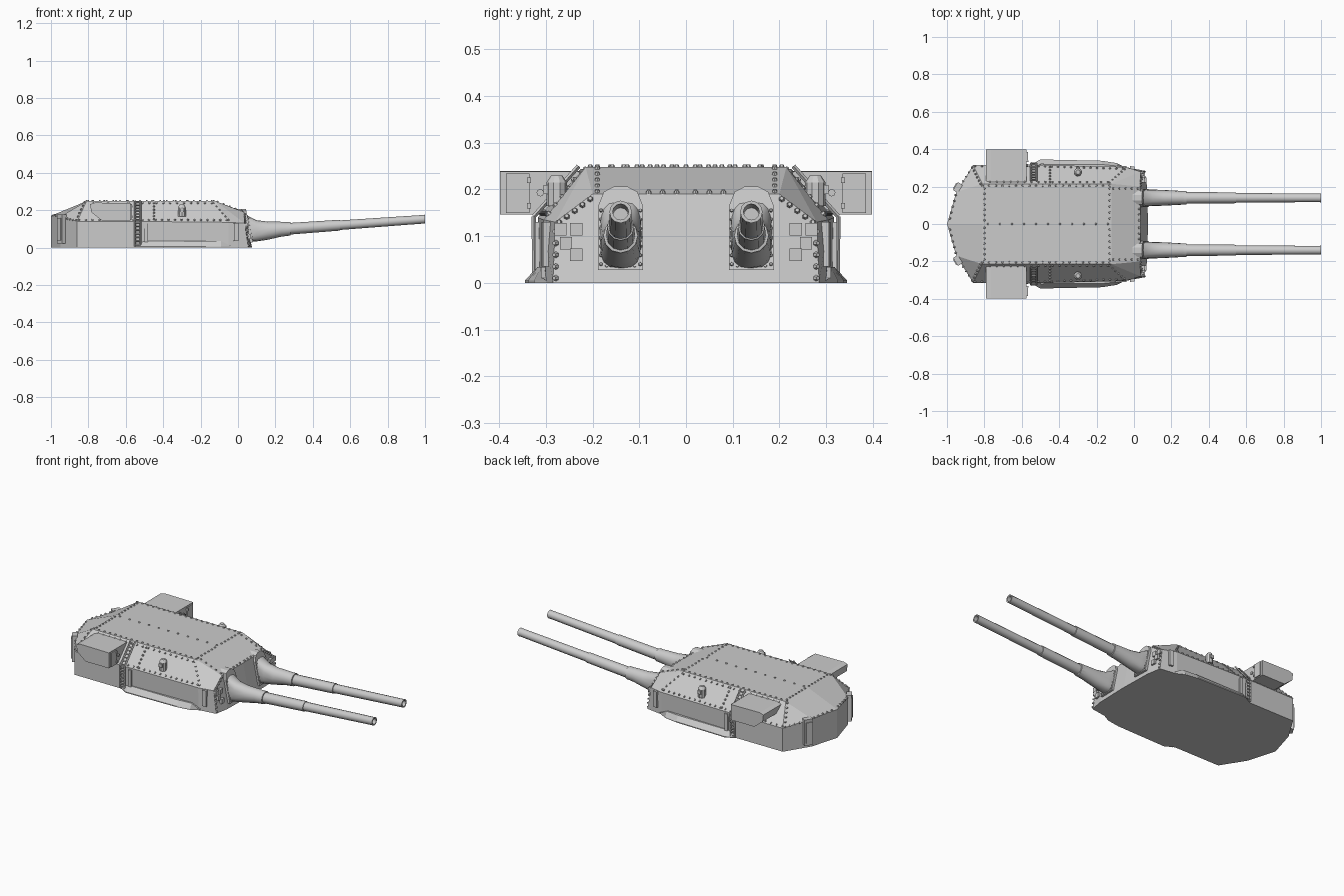
import bpy, bmesh, math
from mathutils import Vector, Matrix

if "Cube" in bpy.data.objects:
    bpy.data.objects.remove(bpy.data.objects["Cube"])


def finish(name, bm, mirror=True, smooth=False):
    bmesh.ops.remove_doubles(bm, verts=bm.verts, dist=1e-5)
    bmesh.ops.recalc_face_normals(bm, faces=bm.faces)
    me = bpy.data.meshes.new(name)
    bm.to_mesh(me)
    bm.free()
    ob = bpy.data.objects.new(name, me)
    bpy.context.collection.objects.link(ob)
    if smooth:
        bpy.ops.object.select_all(action='DESELECT')
        ob.select_set(True)
        bpy.context.view_layer.objects.active = ob
        bpy.ops.object.shade_smooth_by_angle(angle=math.radians(35))
    if mirror:
        mod = ob.modifiers.new("Mirror", 'MIRROR')
        mod.use_axis = (False, True, False)
    return ob


def loft(bm, rings, closed=True, caps=True):
    vs = [[bm.verts.new(p) for p in r] for r in rings]
    n = len(vs[0])
    for a, b in zip(vs, vs[1:]):
        for i in range(n if closed else n - 1):
            j = (i + 1) % n
            bm.faces.new((a[i], a[j], b[j], b[i]))
    if caps:
        bm.faces.new(vs[0])
        bm.faces.new(vs[-1])


def cyl(bm, a, b, r1, r2=None, n=6):
    a, b = Vector(a), Vector(b)
    d = b - a
    m = Matrix.Translation((a + b) / 2) @ d.to_track_quat('Z', 'Y').to_matrix().to_4x4()
    bmesh.ops.create_cone(bm, cap_ends=True, segments=n, radius1=r1,
                          radius2=r1 if r2 is None else r2, depth=d.length, matrix=m)


def box(bm, c, size, rot=0.0):
    m = Matrix.Translation(c) @ Matrix.Rotation(rot, 4, 'Z') @ Matrix.Diagonal((*size, 1))
    bmesh.ops.create_cube(bm, size=1, matrix=m)


# Armoured gunhouse: half outline at floor, knuckle and roof, mirrored
floor = [(.075, 0, 0), (.07, .2, 0), (.055, .285, 0), (-.05, .3, 0),
         (-.55, .315, 0), (-.86, .315, 0), (-.95, .17, 0), (-1, 0, 0)]
knuckle = [(.035, 0, .19), (.032, .2, .19), (.035, .28, .13), (-.05, .305, .135),
           (-.55, .317, .14), (-.86, .315, .14), (-.95, .17, .165), (-1, 0, .17)]
fr, rr = (-.12, .215, .248), (-.81, .215, .248)
roof = [(-.12, 0, .248), fr, fr, fr, (-.55, .215, .248), rr, rr, (-.81, 0, .248)]
bm = bmesh.new()
loft(bm, [floor, knuckle], closed=False, caps=False)
loft(bm, [knuckle, roof], closed=False, caps=False)
bm.faces.new([bm.verts.new(p) for p in floor])
bm.faces.new([bm.verts.new(p) for p in (roof[0], fr, roof[4], rr, roof[7])])
finish("gunhouse", bm)

# Sloped skirt along the foot of each side
plan = [(-.56, .312), (-.5, .345), (-.17, .338), (-.09, .325), (-.04, .298)]
bm = bmesh.new()
loft(bm, [[(x, .27, 0), (x, y, 0), (x, y, .005), (x, .31 + .008 * (y > .33), .034 if y > .315 else .01),
           (x, .27, .034 if y > .315 else .01)] for x, y in plan])
finish("side_skirt", bm)

# Gun port frame: rounded top plate hugging the sloping front
outline = [(-.048, .028), (.048, .028), (.048, .165), (.036, .195), (.015, .206),
           (-.015, .206), (-.036, .195), (-.048, .165)]
bm = bmesh.new()
loft(bm, [[(.084 - .2 * z + dx, .14 + y, z) for y, z in outline] for dx in (-.07, 0)])
finish("gun_port_frame", bm)

# Canvas blast bag: lofted from squarish opening to round barrel
bm = bmesh.new()
rings = []
for x, w, lo, hi, e in [(.03, .04, .034, .188, .5), (.06, .045, .03, .165, .6), (.1, .044, .033, .146, .8),
                        (.16, .042, .042, .139, 1), (.23, .038, .058, .138, 1), (.275, .036, .064, .136, 1)]:
    ring = []
    for k in range(16):
        c, s = math.cos(k * math.pi / 8), math.sin(k * math.pi / 8)
        ring.append((x, .14 + w * math.copysign(abs(c) ** e, c),
                     (lo + hi) / 2 + (hi - lo) / 2 * math.copysign(abs(s) ** e, s)))
    rings.append(ring)
loft(bm, rings)
finish("blast_bag", bm, smooth=True)

# Stepped barrel, slightly elevated, with hollow muzzle
bm = bmesh.new()
profile = [(.1, .036), (.28, .037), (.281, .031), (.545, .029), (.546, .0255), (.985, .023),
           (1, .024), (1, .017), (.9, .016)]
loft(bm, [[(x, .14 + r * math.cos(k * math.pi / 6), .081 + .071 * x + r * math.sin(k * math.pi / 6))
           for k in range(12)] for x, r in profile])
finish("gun_barrel", bm, smooth=True)

# Rangefinder housing with end hatch and lens
side = [(-.79, .232), (-.765, .24), (-.575, .238), (-.575, .146), (-.73, .146), (-.785, .19)]
bm = bmesh.new()
loft(bm, [[(x, y, z) for x, z in side] for y in (.225, .398)])
finish("rangefinder_box", bm)
bm = bmesh.new()
box(bm, (-.573, .36, .192), (.01, .05, .084))
cyl(bm, (-.58, .312, .193), (-.566, .312, .193), .008, n=8)
for z in (.165, .22):
    box(bm, (-.57, .336, z), (.014, .008, .012))
finish("rangefinder_hatch", bm)

# Ladder following the side wall and the sloping upper plate
bm = bmesh.new()
path = [Vector((0, .324, .005)), Vector((0, .326, .142)), Vector((0, .23, .25))]
for a, b in zip(path, path[1:]):
    for x in (-.55, -.522):
        cyl(bm, a + Vector((x, 0, 0)), b + Vector((x, 0, 0)), .005, n=4)
    for i in range(7):
        p = a.lerp(b, (i + .5) / 7)
        cyl(bm, p + Vector((-.55, 0, 0)), p + Vector((-.522, 0, 0)), .004, n=4)
finish("ladder", bm)

# Periscope sight on the sloping side plate
bm = bmesh.new()
cyl(bm, (-.3, .277, .165), (-.3, .277, .215), .022, n=10)
cyl(bm, (-.3, .277, .215), (-.3, .277, .23), .022, .012, n=10)
box(bm, (-.3, .298, .2), (.022, .014, .02))
finish("periscope", bm)

# Rear lockers on the angled back wall
bm = bmesh.new()
ang = math.atan2(.145, .09)
box(bm, (-.942, .195, .098), (.05, .03, .155), ang)
box(bm, (-.953, .202, .098), (.035, .014, .12), ang)
finish("rear_locker", bm)

# Small lugs on the front plate, and edge straps at the front corners
bm = bmesh.new()
for y, z in [(.235, .115), (.269, .115), (.257, .085), (.235, .06)]:
    box(bm, (.066 - .17 * z - .12 * max(0, y - .2), y, z), (.03, .026, .027))
finish("front_lug", bm)
bm = bmesh.new()
box(bm, (-.01, .298, .083), (.025, .02, .095), -.15)
box(bm, (-.49, .317, .08), (.02, .012, .1))
finish("side_strap", bm)

# Rivet rows along the plate seams
def rivets(bm, a, b, n, normal, r=.007):
    a, b, nrm = Vector(a), Vector(b), Vector(normal).normalized()
    for i in range(n):
        p = a.lerp(b, i / (n - 1))
        cyl(bm, p - nrm * .003, p + nrm * .005, r, r * .6)


up, slope, front, rear = (0, 0, 1), (0, .73, .68), (1, 0, .2), (-.8, .5, .6)
bm = bmesh.new()
rivets(bm, (-.81, .205, .248), (-.13, .205, .248), 20, up)
rivets(bm, (-.8, .02, .248), (-.8, .19, .248), 7, up)
rivets(bm, (-.13, .03, .248), (-.13, .19, .248), 6, up)
rivets(bm, (-.85, .308, .148), (-.56, .309, .148), 9, slope)
rivets(bm, (-.51, .308, .148), (-.06, .296, .148), 14, slope)
rivets(bm, (-.45, .305, .152), (-.45, .224, .238), 6, slope)
rivets(bm, (-.77, .224, .238), (-.14, .224, .238), 18, slope)
rivets(bm, (-.13, .222, .238), (-.05, .294, .148), 6, (.3, .7, .65))
rivets(bm, (-.82, .215, .243), (-.865, .303, .147), 6, (-.4, .6, .7))
rivets(bm, (-.865, .3, .143), (-.945, .18, .163), 6, rear)
rivets(bm, (-.955, .155, .168), (-.985, .03, .173), 5, (-.5, .1, .9))
rivets(bm, (.028, .02, .194), (.028, .08, .194), 3, (.4, 0, 1))
rivets(bm, (.036, .205, .18), (.042, .272, .13), 5, front)
rivets(bm, (.045, .28, .11), (.057, .28, .01), 5, (.8, .5, 0))
for y in (.098, .182):
    rivets(bm, (.076, y, .04), (.053, y, .155), 7, front, .005)
rivets(bm, (.074, .11, .036), (.074, .17, .036), 4, front, .005)
rivets(bm, (-.11, .19, .245), (.02, .19, .195), 5, (.36, 0, .93))
finish("seam_rivets", bm)
bm = bmesh.new()
rivets(bm, (-.78, 0, .248), (-.14, 0, .248), 11, up)
finish("centre_rivets", bm, mirror=False)
